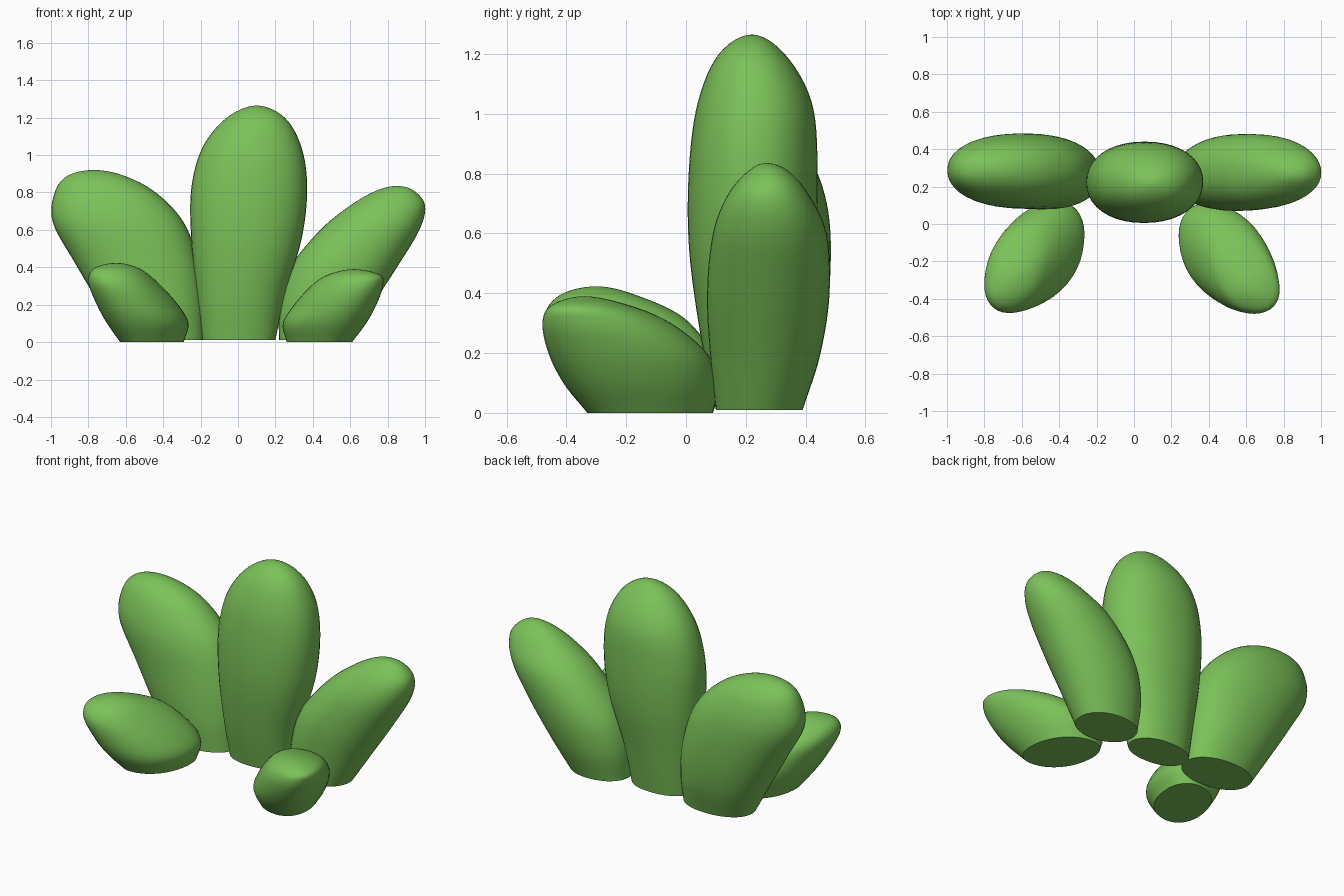
import bpy, bmesh, math
from mathutils import Vector

cube = bpy.data.objects.get("Cube")
if cube:
    bpy.data.objects.remove(cube, do_unlink=True)

SIDES, STEPS = 40, 6

green = bpy.data.materials.new("leaf green")
green.use_nodes = True
colour = (0.2, 0.54, 0.1, 1)
green.diffuse_color = colour
bsdf = next(n for n in green.node_tree.nodes if n.type == 'BSDF_PRINCIPLED')
bsdf.inputs["Base Color"].default_value = colour


def spline(a, b, c, d, t):
    """Smooth curve from b to c."""
    return b + (c - a) * (t / 2) + (a * 2 - b * 5 + c * 4 - d) * (t * t / 2) \
        + (b * 3 - a - c * 3 + d) * (t ** 3 / 2)


def rounded(v):
    """Slightly squared-off circle coordinate."""
    return math.copysign(abs(v) ** 0.93, v)


def pad(name, sections, skew=0.0):
    """Loft level rings given as (z, x min, x max, y min, y max), ending in a round tip."""
    pts = [Vector(s) for s in sections]
    z, x0, x1, y0, y1 = pts[-2]
    pts = [pts[0] * 2 - pts[1]] + pts + [Vector((z, x1, x0, y1, y0))]
    levels = [spline(*pts[i:i + 4], k / STEPS)
              for i in range(len(pts) - 3) for k in range(STEPS)]
    bm = bmesh.new()
    rings = []
    for z, x0, x1, y0, y1 in levels:
        ring = []
        for s in range(SIDES):
            a = math.tau * s / SIDES
            x = (x0 + x1) / 2 + (x1 - x0) / 2 * rounded(math.cos(a))
            y = (y0 + y1) / 2 + (y1 - y0) / 2 * rounded(math.sin(a + skew))
            ring.append(bm.verts.new((x, y, max(z, 0))))
        rings.append(ring)
    tip = bm.verts.new((pts[-2][1], pts[-2][3], pts[-2][0]))
    bm.faces.new(rings[0][::-1])
    for s in range(SIDES):
        n = (s + 1) % SIDES
        for low, high in zip(rings, rings[1:]):
            bm.faces.new((low[s], low[n], high[n], high[s]))
        bm.faces.new((rings[-1][s], rings[-1][n], tip))
    bmesh.ops.recalc_face_normals(bm, faces=bm.faces)
    mesh = bpy.data.meshes.new(name)
    bm.to_mesh(mesh)
    bm.free()
    mesh.materials.append(green)
    obj = bpy.data.objects.new(name, mesh)
    bpy.context.collection.objects.link(obj)
    bpy.ops.object.select_all(action='DESELECT')
    obj.select_set(True)
    bpy.context.view_layer.objects.active = obj
    bpy.ops.object.shade_smooth_by_angle(angle=math.radians(45))


# Tall upright pad in the middle
pad("centre_pad", [
    (.01, -.19, .20, .10, .34),
    (.25, -.22, .25, .05, .38),
    (.55, -.25, .34, .01, .43),
    (.82, -.25, .37, .01, .44),
    (1.04, -.19, .34, .04, .42),
    (1.2, -.06, .25, .11, .33),
    (1.265, .10, .10, .22, .22)])

# Leaning pads on both sides at the back
pad("left_back_pad", [
    (.01, .22, .60, .10, .39),
    (.2, .22, .72, .08, .45),
    (.4, .28, .85, .07, .48),
    (.6, .44, .97, .09, .47),
    (.73, .60, 1.0, .14, .41),
    (.81, .74, .94, .21, .34),
    (.835, .85, .85, .27, .27)])
pad("right_back_pad", [
    (.01, -.63, -.18, .10, .39),
    (.2, -.74, -.18, .08, .45),
    (.42, -.87, -.21, .08, .48),
    (.64, -.99, -.29, .09, .48),
    (.8, -.98, -.44, .14, .44),
    (.89, -.91, -.61, .21, .37),
    (.92, -.77, -.77, .29, .29)])

# Short pads leaning outwards at the front
pad("left_front_pad", [
    (0, .26, .61, -.33, .09),
    (.1, .24, .685, -.41, .11),
    (.2, .30, .74, -.46, .07),
    (.3, .39, .775, -.48, -.05),
    (.36, .48, .76, -.45, -.19),
    (.39, .62, .62, -.34, -.34)], -0.3)
pad("right_front_pad", [
    (0, -.63, -.29, -.33, .09),
    (.1, -.70, -.265, -.41, .12),
    (.2, -.755, -.32, -.455, .09),
    (.32, -.80, -.43, -.475, -.01),
    (.395, -.77, -.53, -.42, -.17),
    (.423, -.65, -.65, -.30, -.30)], 0.3)
